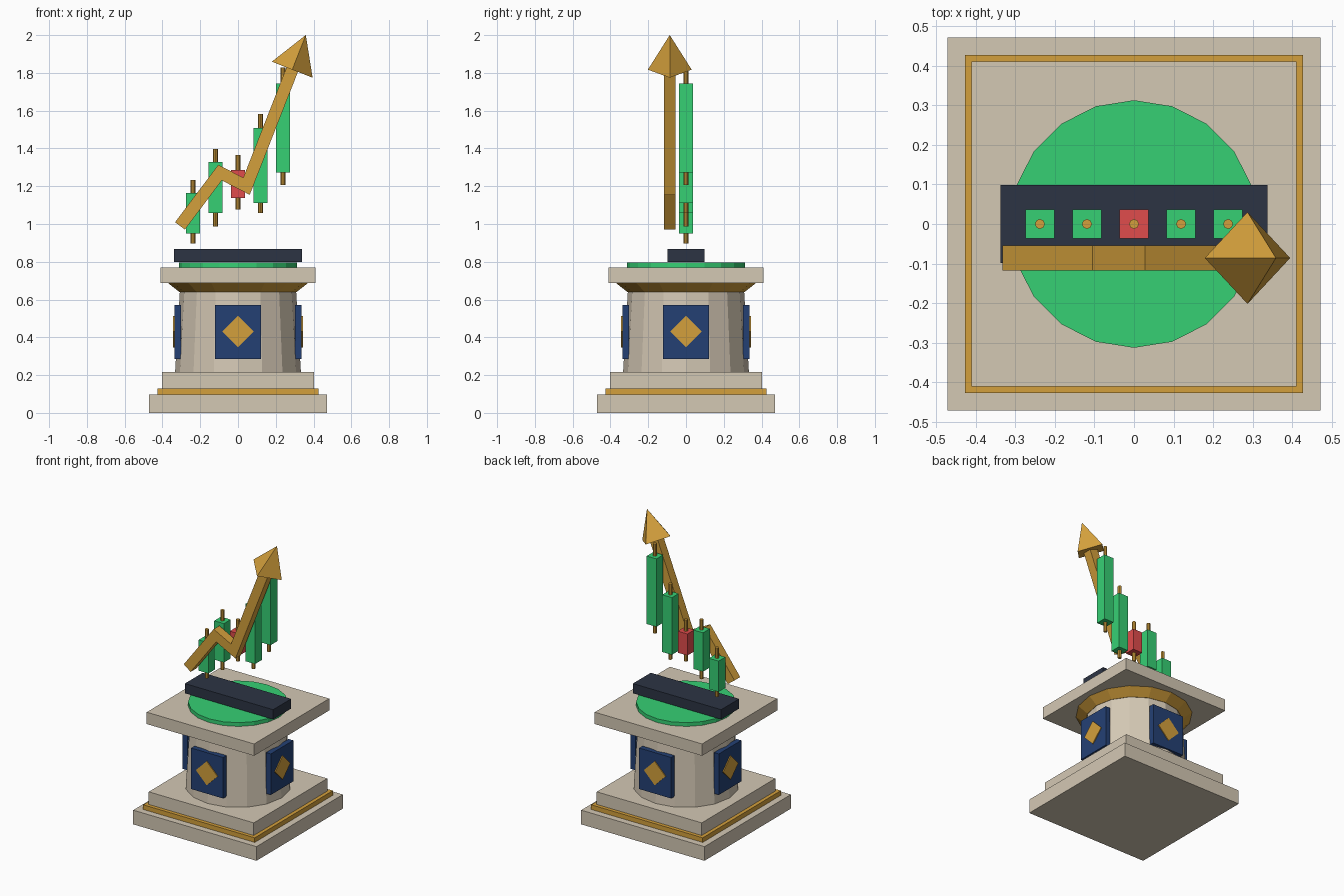
import bpy, bmesh, math
from mathutils import Matrix, Vector

if "Cube" in bpy.data.objects:
    bpy.data.objects.remove(bpy.data.objects["Cube"])


def material(name, rgb):
    m = bpy.data.materials.new(name)
    lin = [((c / 255 + 0.055) / 1.055) ** 2.4 for c in rgb]
    m.diffuse_color = (*lin, 1)
    m.use_nodes = True
    m.node_tree.nodes["Principled BSDF"].inputs["Base Color"].default_value = m.diffuse_color
    return m


STONE = material("stone", (212, 200, 180))
GOLD = material("gold", (212, 160, 60))
NAVY = material("navy", (36, 64, 116))
DARK = material("slate", (44, 52, 68))
GREEN = material("green", (54, 208, 116))
RED = material("red", (224, 76, 76))


def finish(name, bm, mat):
    bmesh.ops.recalc_face_normals(bm, faces=bm.faces[:])
    me = bpy.data.meshes.new(name)
    bm.to_mesh(me)
    bm.free()
    me.materials.append(mat)
    ob = bpy.data.objects.new(name, me)
    bpy.context.collection.objects.link(ob)
    return ob


def box(name, half_x, half_y, z0, z1, mat, x=0, y=0):
    bm = bmesh.new()
    bmesh.ops.create_cube(bm, size=1, matrix=Matrix.Translation((x, y, (z0 + z1) / 2))
                          @ Matrix.Diagonal((2 * half_x, 2 * half_y, z1 - z0, 1)))
    return finish(name, bm, mat)


def frustum(name, sides, r0, r1, z0, z1, mat, x=0, y=0):
    bm = bmesh.new()
    bmesh.ops.create_cone(bm, cap_ends=True, segments=sides, radius1=r0, radius2=r1,
                          depth=z1 - z0, matrix=Matrix.Translation((x, y, (z0 + z1) / 2)))
    return finish(name, bm, mat)


def extrude_xz(name, pts, y0, y1, mat):
    # solid from an outline in the front plane
    bm = bmesh.new()
    face = bm.faces.new([bm.verts.new((x, y0, z)) for x, z in pts])
    geo = bmesh.ops.extrude_face_region(bm, geom=[face])["geom"]
    bmesh.ops.translate(bm, vec=(0, y1 - y0, 0),
                        verts=[g for g in geo if isinstance(g, bmesh.types.BMVert)])
    return finish(name, bm, mat)


# Pedestal
box("base_slab", 0.472, 0.472, 0, 0.098, STONE)
box("base_gold_trim", 0.427, 0.427, 0.098, 0.13, GOLD)
box("base_step", 0.402, 0.402, 0.13, 0.217, STONE)
frustum("column", 16, 0.333, 0.308, 0.217, 0.64, STONE)
frustum("gold_capital", 16, 0.31, 0.37, 0.64, 0.687, GOLD)
box("top_slab", 0.411, 0.411, 0.687, 0.769, STONE)
frustum("green_disc", 20, 0.313, 0.313, 0.769, 0.795, GREEN)
box("chart_plate", 0.338, 0.098, 0.8, 0.867, DARK)

# Four panels with diamonds
for i, side in enumerate(("front", "right", "back", "left")):
    turn = Matrix.Rotation(i * math.pi / 2, 4, 'Z')
    panel = box(side + "_panel", 0.123, 0.018, 0.286, 0.57, NAVY, y=-0.319)
    diamond = extrude_xz(side + "_diamond",
                         [(0.083, 0.43), (0, 0.513), (-0.083, 0.43), (0, 0.347)],
                         -0.343, -0.33, GOLD)
    panel.data.transform(turn)
    diamond.data.transform(turn)

# Candlesticks: body bottom/top, wick bottom/top
candles = [(0.95, 1.163, 0.897, 1.234, GREEN), (1.058, 1.327, 0.987, 1.398, GREEN),
           (1.138, 1.287, 1.077, 1.366, RED), (1.111, 1.507, 1.058, 1.583, GREEN),
           (1.273, 1.743, 1.207, 1.828, GREEN)]
for i, (b0, b1, w0, w1, mat) in enumerate(candles):
    x = (i - 2) * 0.119
    box(f"candle_body_{i + 1}", 0.037, 0.037, b0, b1, mat, x=x)
    frustum(f"candle_wick_{i + 1}", 8, 0.0125, 0.0125, w0, w1, GOLD, x=x)

# Zigzag arrow shaft with mitred corners
path = [Vector(p) for p in ((-0.307, 0.99), (-0.095, 1.272), (0.045, 1.2), (0.287, 1.817))]
dirs = [(b - a).normalized() for a, b in zip(path, path[1:])]
norms = [Vector((-d.y, d.x)) for d in dirs]
upper, lower = [], []
for i, p in enumerate(path):
    s = norms[max(i - 1, 0)] + norms[min(i, len(norms) - 1)]
    off = s * (2 * 0.0325 / s.length_squared)
    upper.append(p + off)
    lower.append(p - off)
extrude_xz("arrow_shaft", upper + lower[::-1], -0.117, -0.055, GOLD)

# Four-sided arrow head
head = frustum("arrow_head", 4, 0.116, 0, 0, 0.197, GOLD)
tilt = math.atan2(dirs[-1].x, dirs[-1].y)
head.data.transform(Matrix.Translation((path[-1].x, -0.086, path[-1].y))
                    @ Matrix.Rotation(tilt, 4, 'Y'))
